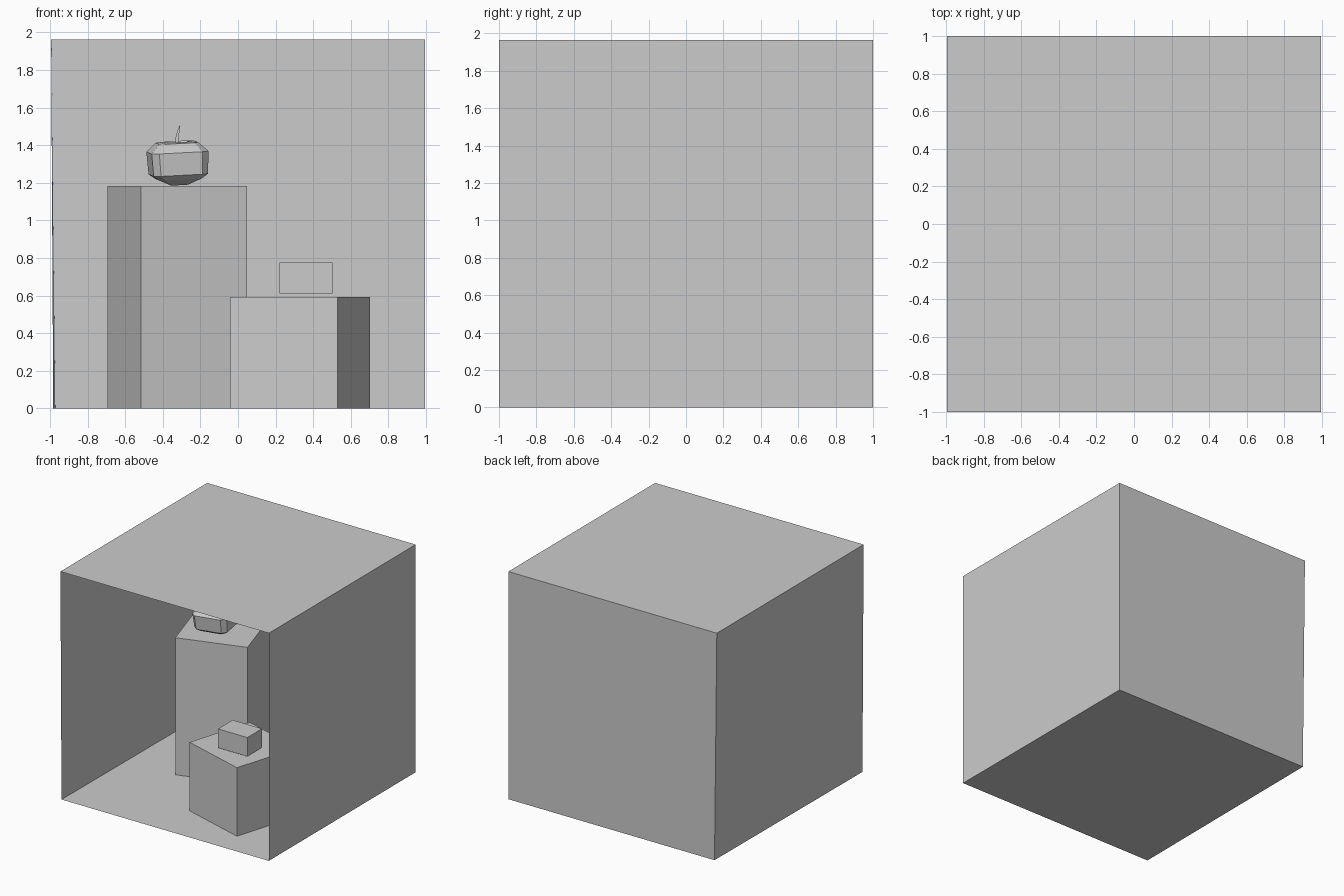
import bpy
import math

if "Cube" in bpy.data.objects:
    bpy.data.objects.remove(bpy.data.objects["Cube"], do_unlink=True)

grey = bpy.data.materials.new("plain grey")
grey.use_nodes = True
COLOUR = (0.6, 0.6, 0.6, 1)
grey.diffuse_color = COLOUR
grey.node_tree.nodes["Principled BSDF"].inputs["Base Color"].default_value = COLOUR


def add_mesh(name, verts, faces):
    mesh = bpy.data.meshes.new(name)
    mesh.from_pydata(verts, [], faces)
    mesh.materials.append(grey)
    obj = bpy.data.objects.new(name, mesh)
    bpy.context.collection.objects.link(obj)
    return obj


def add_box(name, x, y, bottom, size, turn=0):
    bpy.ops.mesh.primitive_cube_add(size=1, location=(x, y, bottom + size[2] / 2))
    obj = bpy.context.object
    obj.name = name
    obj.scale = size
    obj.rotation_euler.z = math.radians(turn)
    obj.data.materials.append(grey)


def add_loft(name, rings, location, turn=(0, 0, 0)):
    """Join equal-sided rings into a closed solid."""
    n = len(rings[0])
    faces = [list(range(n))[::-1], [(len(rings) - 1) * n + i for i in range(n)]]
    for r in range(len(rings) - 1):
        for i in range(n):
            j = (i + 1) % n
            faces.append([r * n + i, r * n + j, (r + 1) * n + j, (r + 1) * n + i])
    obj = add_mesh(name, [p for ring in rings for p in ring], faces)
    obj.location = location
    obj.rotation_euler = [math.radians(a) for a in turn]


# Open-fronted room of thin sheets; its right-hand wall leans in at the floor
W, H = 0.994, 1.963
floor_fr, floor_br = (-0.983, -1, 0), (-0.972, 1, 0)
floor_fl, floor_bl = (W, -1, 0), (W, 1, 0)
top_fr, top_br, top_fl, top_bl = (-W, -1, H), (-W, 1, H), (W, -1, H), (W, 1, H)
sheets = {
    "floor": (floor_fr, floor_fl, floor_bl, floor_br),
    "ceiling": (top_fr, top_br, top_bl, top_fl),
    "back_wall": (floor_br, floor_bl, top_bl, top_br),
    "left_wall": (floor_fl, top_fl, top_bl, floor_bl),
    "right_wall": (floor_fr, floor_br, top_br, top_fr),
}
for name, corners in sheets.items():
    add_mesh(name, corners, [(0, 1, 2, 3)])

# Pedestals and the small block on the lower one
add_box("tall_block", -0.323, 0.257, 0, (0.592, 0.595, 1.182), 17.3)
add_box("short_block", 0.329, -0.397, 0, (0.598, 0.598, 0.591), -16.8)
add_box("small_block", 0.362, -0.49, 0.612, (0.28, 0.2, 0.163))


# Faceted fruit: chamfered square rings, with a dimple in the top
def chamfered_ring(half, z):
    c = half * 0.76
    return [(c, -half, z), (half, -c, z), (half, c, z), (c, half, z),
            (-c, half, z), (-half, c, z), (-half, -c, z), (-c, -half, z)]


profile = [(0.045, -0.118), (0.115, -0.085), (0.146, -0.06), (0.152, 0.06),
           (0.105, 0.107), (0.06, 0.112), (0.02, 0.065)]
add_loft("fruit", [chamfered_ring(h, z) for h, z in profile],
         (-0.32, 0.17, 1.307), (3, -3, 7))

# Curved, tapering stem
stem = []
for x, half, z in ((-0.002, 0.011, 0), (-0.002, 0.011, 0.07), (0.004, 0.009, 0.10), (0.012, 0.002, 0.135)):
    stem.append([(x + half * math.cos(a), half * math.sin(a), z)
                 for a in (math.tau * i / 4 + math.pi / 4 for i in range(4))])
add_loft("stem", stem, (-0.322, 0.17, 1.37))
